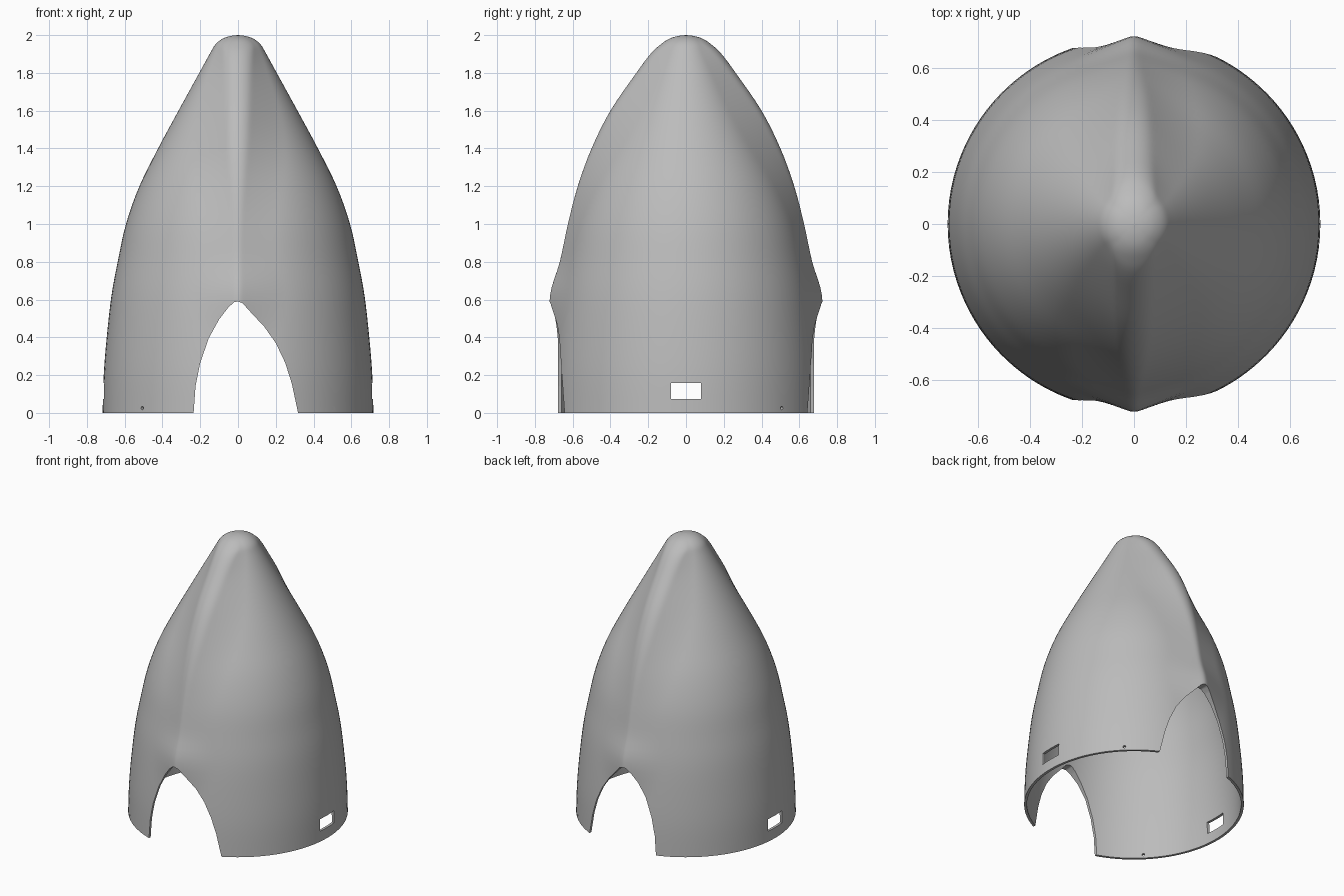
import bpy, bmesh, math
from mathutils import Vector

if "Cube" in bpy.data.objects:
    bpy.data.objects.remove(bpy.data.objects["Cube"])

grey = bpy.data.materials.new("plain grey")
grey.use_nodes = True
grey.diffuse_color = (0.5, 0.5, 0.5, 1)
grey.node_tree.nodes["Principled BSDF"].inputs["Base Color"].default_value = (0.5, 0.5, 0.5, 1)

WALL = 0.018
QUARTER = 36   # segments per quarter turn
STEPS = 4      # rings between profile points

# height, round body radius, reach of the front and back ridges, ridge rounding
PROFILE = [
    (0, .717, .718, .06), (.2, .711, .72, .06), (.4, .695, .72, .06),
    (.62, .67, .72, .06), (.8, .637, .668, .07), (1, .593, .625, .08),
    (1.2, .522, .573, .09), (1.4, .423, .5, .1), (1.6, .315, .4, .1),
    (1.8, .205, .263, .1), (1.9, .15, .188, .1), (1.95, .12, .135, .1),
    (1.98, .083, .09, .07), (1.995, .042, .044, .04), (2, 0, 0, 0),
]


def smooth_profile():
    pts = [Vector(p) for p in PROFILE]
    rings = []
    for i in range(len(pts) - 1):
        p0, p1, p2 = pts[max(i - 1, 0)], pts[i], pts[i + 1]
        p3 = pts[min(i + 2, len(pts) - 1)]
        for s in range(STEPS):
            t = s / STEPS
            rings.append(p1 + (p2 - p0) * (t / 2)
                         + (2 * p0 - 5 * p1 + 4 * p2 - p3) * (t * t / 2)
                         + (3 * p1 - p0 - 3 * p2 + p3) * (t ** 3 / 2))
    return rings


def ridge_radius(phi, a, b, tip):
    """Round body joined by flat tangents to a small rounded ridge at phi = 0."""
    tip = min(tip, a * 0.9)
    d = b - tip
    if d <= a - tip:
        return a
    t = math.acos((a - tip) / d)
    if phi >= t:
        return a
    if phi > math.atan2(tip * math.sin(t), d + tip * math.cos(t)):
        return a / math.cos(t - phi)
    return d * math.cos(phi) + math.sqrt(max(tip ** 2 - (d * math.sin(phi)) ** 2, 0))


# angles from the ridge, packed closer near it
quarter = [math.pi / 2 * (i / QUARTER) ** 1.5 for i in range(QUARTER + 1)]
angles = []   # (direction, angle from nearest ridge)
for base in (0, math.pi):
    angles += [(base + q, q) for q in quarter[:-1]]
    angles += [(base + math.pi - q, q) for q in reversed(quarter[1:])]


def skin(bm, rings, radius, top):
    loops = []
    for ring in rings:
        loop = []
        for ang, phi in angles:
            r = radius(phi, ring)
            loop.append(bm.verts.new((r * math.sin(ang), -r * math.cos(ang), ring[0])))
        loops.append(loop)
    n = len(angles)
    for lo, hi in zip(loops, loops[1:]):
        for i in range(n):
            j = (i + 1) % n
            bm.faces.new((lo[i], lo[j], hi[j], hi[i]))
    pole = bm.verts.new((0, 0, top))
    for i in range(n):
        bm.faces.new((loops[-1][i], loops[-1][(i + 1) % n], pole))
    return loops[0]


def make_object(name, bm):
    bmesh.ops.recalc_face_normals(bm, faces=bm.faces)
    mesh = bpy.data.meshes.new(name)
    bm.to_mesh(mesh)
    bm.free()
    obj = bpy.data.objects.new(name, mesh)
    bpy.context.collection.objects.link(obj)
    mesh.materials.append(grey)
    return obj


# hollow nose cone: ridged outside, round inside
rings = smooth_profile()
bm = bmesh.new()
outer = skin(bm, rings, lambda phi, k: ridge_radius(phi, k[1], k[2], k[3]), 2)
inner_rings = [Vector((k[0] * 0.985, k[1] - WALL, 0)) for k in rings if k[1] > 0.06]
inner = skin(bm, inner_rings, lambda phi, k: k[1], 1.97)
for i in range(len(outer)):
    j = (i + 1) % len(outer)
    bm.faces.new((outer[i], outer[j], inner[j], inner[i]))
cone = make_object("nose_cone_shell", bm)


def cut(name, bm):
    cutter = make_object(name, bm)
    cutter.hide_render = True
    mod = cone.modifiers.new(name, "BOOLEAN")
    mod.operation, mod.solver, mod.object = "DIFFERENCE", "EXACT", cutter
    bpy.ops.object.select_all(action="DESELECT")
    bpy.context.view_layer.objects.active = cone
    cone.select_set(True)
    bpy.ops.object.modifier_apply(modifier=name)
    bpy.data.objects.remove(cutter)


# arched blade openings, front and back
arch = [(-.235, -.1), (-.235, 0), (-.225, .14), (-.2, .265), (-.155, .395), (-.1, .495),
        (-.05, .56), (-.02, .586), (0, .59), (.025, .58), (.07, .53), (.14, .455),
        (.2, .37), (.25, .265), (.285, .155), (.318, 0), (.318, -.1)]
bm = bmesh.new()
face = bm.faces.new([bm.verts.new((x, -1, z)) for x, z in arch])
ext = bmesh.ops.extrude_face_region(bm, geom=[face])
bmesh.ops.translate(bm, vec=(0, 2, 0),
                    verts=[v for v in ext["geom"] if isinstance(v, bmesh.types.BMVert)])
cut("blade_opening_cutter", bm)

# rectangular side slots
bm = bmesh.new()
bmesh.ops.create_cube(bm, size=1)
bmesh.ops.scale(bm, vec=(2, 0.16, 0.085), verts=bm.verts)
bmesh.ops.translate(bm, vec=(0, 0, 0.117), verts=bm.verts)
cut("side_slot_cutter", bm)

# four screw holes on the diagonals
for turn in (1, -1):
    bm = bmesh.new()
    bmesh.ops.create_cone(bm, cap_ends=True, segments=16, radius1=.009, radius2=.009, depth=2)
    for v in bm.verts:
        x, y, z = v.co
        v.co = (z * math.sqrt(.5) + x * math.sqrt(.5),
                turn * (z - x) * math.sqrt(.5), y + 0.025)
    cut("screw_hole_cutter", bm)

bpy.ops.object.shade_smooth_by_angle(angle=math.radians(35))
